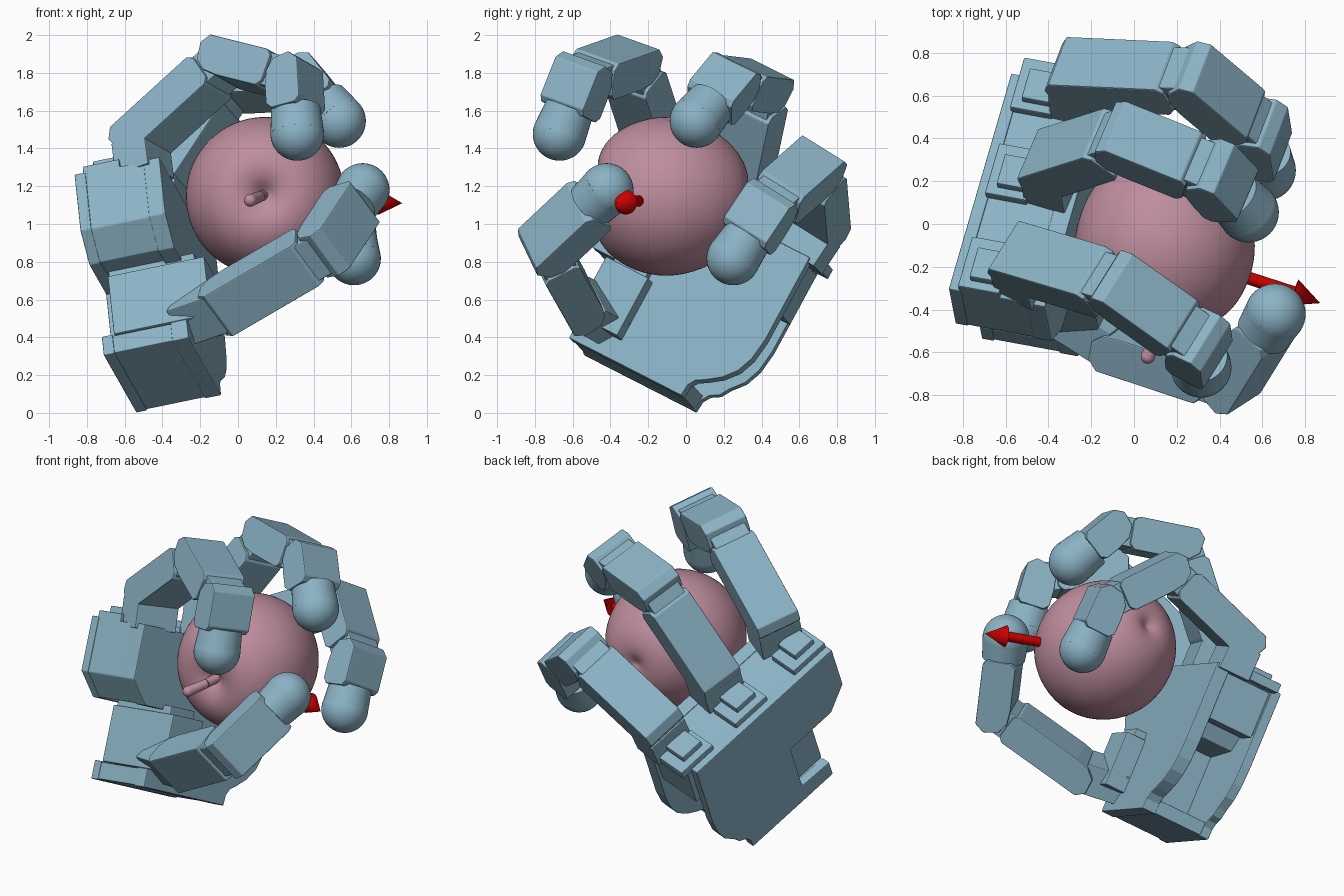
import bpy, bmesh
from math import sin, cos, radians
from mathutils import Vector as V, Matrix

if "Cube" in bpy.data.objects:
    bpy.data.objects.remove(bpy.data.objects["Cube"])


def material(name, rgb):
    m = bpy.data.materials.new(name)
    m.diffuse_color = (*rgb, 1)
    m.use_nodes = True
    m.node_tree.nodes["Principled BSDF"].inputs["Base Color"].default_value = m.diffuse_color
    return m


BLUE = material("blue_shell", (0.26, 0.45, 0.56))
PINK = material("pink_skin", (0.52, 0.27, 0.34))
RED = material("red_arrow", (0.6, 0.0, 0.0))


def frame(x, y, z, o):
    m = Matrix((x, y, z)).transposed().to_4x4()
    m.translation = o
    return m


def finish(name, bm, mat, bevel=0.0, smooth=None):
    bmesh.ops.recalc_face_normals(bm, faces=bm.faces)
    me = bpy.data.meshes.new(name)
    bm.to_mesh(me)
    bm.free()
    ob = bpy.data.objects.new(name, me)
    bpy.context.collection.objects.link(ob)
    me.materials.append(mat)
    if bevel:
        b = ob.modifiers.new("bevel", "BEVEL")
        b.width, b.segments, b.angle_limit = bevel, 2, radians(40)
    if smooth:
        bpy.context.view_layer.objects.active = ob
        ob.select_set(True)
        bpy.ops.object.shade_smooth_by_angle(angle=radians(smooth))
        ob.select_set(False)
    return ob


def prism(name, pts, z0, z1, m, bevel=0.006):
    """Outline in the x-y plane of m, extruded from z0 to z1."""
    bm = bmesh.new()
    lo = [bm.verts.new((x, y, z0)) for x, y in pts]
    hi = [bm.verts.new((x, y, z1)) for x, y in pts]
    bm.faces.new(lo)
    bm.faces.new(hi)
    n = len(pts)
    for i in range(n):
        bm.faces.new((lo[i], lo[(i + 1) % n], hi[(i + 1) % n], hi[i]))
    bm.transform(m)
    return finish(name, bm, BLUE, bevel)


def box(name, x, y, z, m):
    return prism(name, [(x[0], y[0]), (x[1], y[0]), (x[1], y[1]), (x[0], y[1])], z[0], z[1], m)


def rod(name, a, b, r1, r2, mat):
    d = b - a
    bm = bmesh.new()
    m = Matrix.Translation((a + b) / 2) @ d.to_track_quat('Z', 'Y').to_matrix().to_4x4()
    bmesh.ops.create_cone(bm, cap_ends=True, segments=40, radius1=r1, radius2=r2,
                          depth=d.length, matrix=m)
    return finish(name, bm, mat, smooth=40)


def ball(name, c, r, mat):
    bm = bmesh.new()
    bmesh.ops.create_uvsphere(bm, u_segments=40, v_segments=24, radius=r,
                              matrix=Matrix.Translation(c))
    return finish(name, bm, mat, smooth=60)


# palm frame: N = palm normal, W = across the fingers, A = wrist to fingers
A = V((-0.093, 0.472, 0.871)).normalized()
W = V((0.25, 0.86, -0.44))
W = (W - A * W.dot(A)).normalized()
N = W.cross(A)
O = V((-0.372, 0.186, 1.05))
PALM = frame(W, A, N, O)
BACK, FRONT = -.347, .12


def curve_side(w):
    """Outer palm edge: S-curve from the wrist up to the finger row."""
    return [(.31, -.965), (.315, -.9), (.34, -.86), (.39, -.83), (w - .11, -.78), (w - .05, -.71),
            (w - .015, -.62), (w, -.5), (w, 0)]


# palm: two plates joined by the wrist block and the finger motor block
NOTCH = [(-.64, 0), (-.64, -.34), (-.5, -.48), (-.15, -.48), (-.15, -.84), (-.38, -.85), (-.38, -.965)]
prism("palm_front_plate", NOTCH + curve_side(.57), .03, FRONT, PALM)
prism("palm_back_plate", NOTCH + curve_side(.53), BACK, BACK + .06, PALM)
prism("wrist_block", [(-.375, -.855), (-.375, -.96), (.305, -.96), (.31, -.875)],
      BACK + .01, FRONT - .01, PALM)
prism("finger_motor_block", [(-.635, -.005), (-.635, -.34), (-.5, -.475), (.25, -.4),
                             (.3, -.3), (.51, -.3), (.51, -.005)], BACK + .01, FRONT - .01, PALM)
box("palm_rib", (-.15, -.06), (-.9, -.4), (BACK + .02, FRONT - .02), PALM)
box("side_motor", (.4, .55), (-.33, -.03), (-.27, .03), PALM)
box("thumb_motor", (-.38, -.12), (-.85, -.5), (-.28, .25), PALM)
box("thumb_motor_cap", (-.35, -.15), (-.52, -.45), (-.28, .19), PALM)

HW, HD, TIP = .14, .102, .142  # half width, half depth, tip radius


def link(name, p, t, lat, length, end_gap=.1):
    """Finger segment: chamfered box running from joint p along t."""
    s = t.cross(lat)
    e = length - end_gap
    m = frame(t, s, lat, p)
    prism(name, [(-.105, -.05), (-.06, -HD), (e - .03, -HD), (e, -HD + .03), (e, HD - .03),
                 (e - .03, HD), (.06, HD), (-.03, .09), (-.09, .045)], -HW, HW, m)
    if end_gap > 0:
        rod(name + "_joint", p + t * length - lat * HW * .85, p + t * length + lat * HW * .85,
            .094, .094, BLUE)
        box(name + "_tongue", (e - .06, length), (-.09, .09), (-HW * .85, HW * .85), m)


def fingertip(name, p, t, start, length):
    rod(name + "_neck", p + t * (start - .02), p + t * length, TIP * .92, TIP, BLUE)
    ball(name, p + t * length, TIP, BLUE)


def finger(name, y, tilt, swing, flex):
    a = A * cos(radians(tilt)) + W * sin(radians(tilt))
    w = (W - a * W.dot(a)).normalized()
    r = N * cos(radians(swing)) + w * sin(radians(swing))
    lat = r.cross(a)
    p = O + W * y
    # knuckle block and motor steps behind it
    box(name + "_base", (-.02, .16), (-HD, HD), (-HW, HW), frame(a, r, lat, p))
    m = frame(W, A, N, p)
    box(name + "_step_low", (-.14, .13), (-.02, .04), (-.3, -.1), m)
    box(name + "_step_high", (-.1, .06), (0, .08), (-.25, -.1), m)
    p = p + a * .192
    for i, (f, length) in enumerate(zip(flex, (.63, .45, .187))):
        f = radians(f)
        t = a * cos(f) + r * sin(f)
        link(f"{name}_segment_{i + 1}", p, t, lat, length, 0 if i == 2 else .1)
        if i == 2:
            fingertip(name + "_tip", p, t, .187, .312)
        p = p + t * length


finger("index_finger", -.495, -5, -16.5, (64.5, 120, 184))
finger("middle_finger", .01, 0, -6.5, (41.5, 103, 152))
finger("ring_finger", .475, 5, -3, (72, 140, 179))

# thumb through its joint positions
J = [V((-.21, -.465, .53)), V((-.05, -.565, .585)), V((.465, -.735, .885)), V((.66, -.42, 1.18))]
T = [(J[i + 1] - J[i]).normalized() for i in range(3)]
LAT = T[2].cross(T[1]).normalized()
lat1 = (LAT - T[0] * LAT.dot(T[0])).normalized()
box("thumb_segment_1", (-.1, .16), (-.1, .1), (-.12, .12), frame(T[0], T[0].cross(lat1), lat1, J[0]))
link("thumb_segment_2", J[1], T[1], LAT, (J[2] - J[1]).length)
link("thumb_segment_3", J[2], T[2], LAT, .36, 0)
fingertip("thumb_tip", J[2], T[2], .36, (J[3] - J[2]).length)

# apple, turned around an axis whose stem points to the front
profile = [(0, .33), (.03, .345), (.07, .385), (.17, .412), (.3, .355), (.39, .22), (.43, .06),
           (.41, -.09), (.345, -.24), (.22, -.365), (.1, -.4), (.04, -.38), (0, -.36)]
bm = bmesh.new()
vs = [bm.verts.new((r * 1.01, 0, h * 1.01)) for r, h in profile]
es = [bm.edges.new(pair) for pair in zip(vs, vs[1:])]
bmesh.ops.spin(bm, geom=vs + es, cent=(0, 0, 0), axis=(0, 0, 1), angle=radians(360), steps=24)
bmesh.ops.remove_doubles(bm, verts=bm.verts, dist=1e-4)
axis = V((-.02, -1, .04))
bm.transform(Matrix.Translation((.145, -.07, 1.145)) @ axis.to_track_quat('Z', 'Y').to_matrix().to_4x4())
apple = finish("apple", bm, PINK, smooth=80)
sub = apple.modifiers.new("smooth", "SUBSURF")
sub.levels = sub.render_levels = 2

# stem
s0, s1, s2 = V((.14, -.36, 1.155)), V((.115, -.5, 1.145)), V((.065, -.62, 1.125))
rod("stem_lower", s0, s1, .028, .028, PINK)
rod("stem_upper", s1, s2, .028, .033, PINK)
ball("stem_end", s2, .033, PINK)

# arrow
rod("arrow_shaft", V((.45, -.225, 1.125)), V((.76, -.325, 1.115)), .03, .03, RED)
rod("arrow_head", V((.745, -.32, 1.115)), V((.87, -.37, 1.11)), .065, 0, RED)
